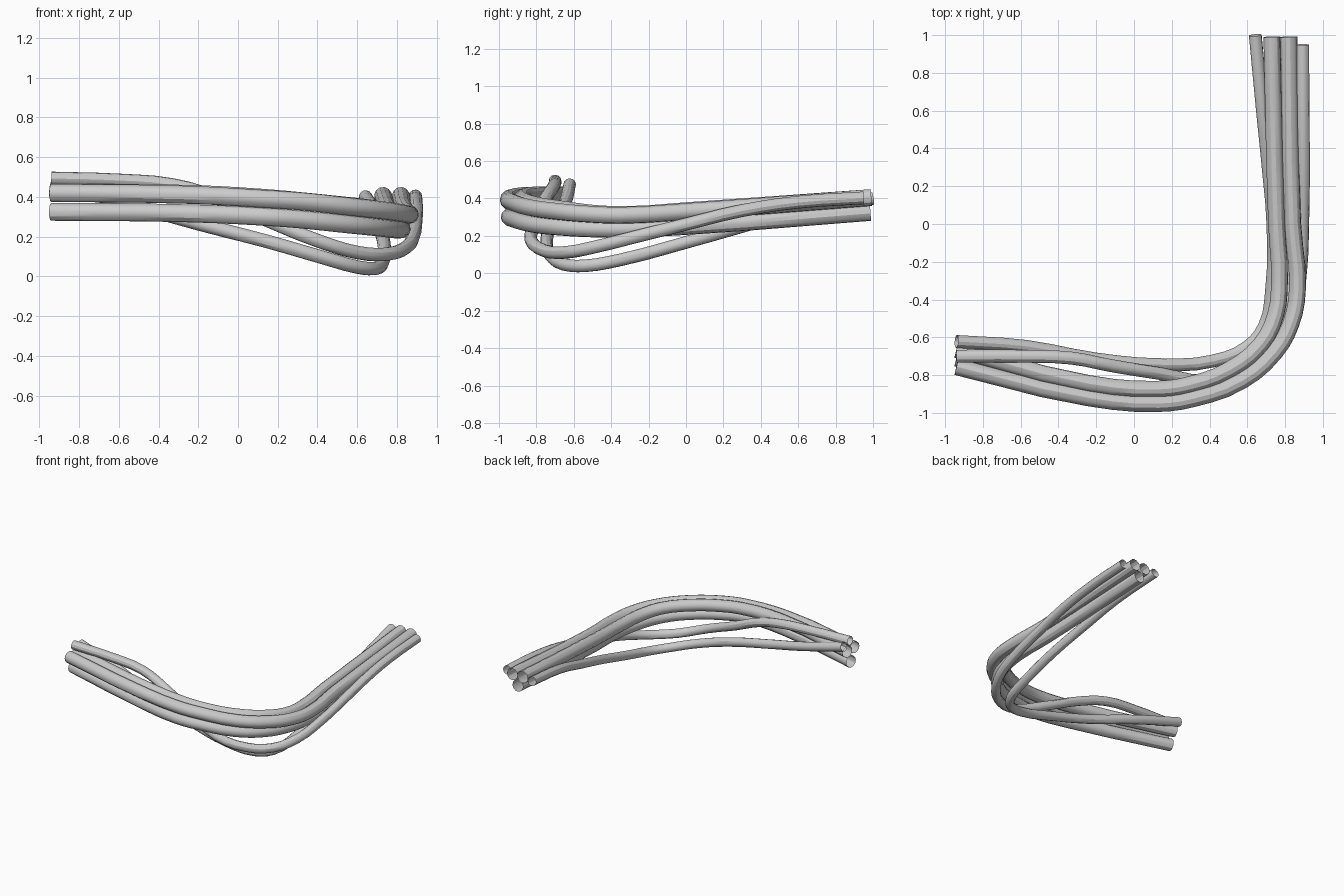
import bpy

THICK, THIN = 0.045, 0.034


def cable(name, radius, points):
    """Open round tube following a smooth path through the points."""
    curve = bpy.data.curves.new(name, 'CURVE')
    curve.dimensions = '3D'
    curve.bevel_depth = radius
    curve.bevel_resolution = 4
    curve.resolution_u = 3
    spline = curve.splines.new('BEZIER')
    spline.bezier_points.add(len(points) - 1)
    for bp, co in zip(spline.bezier_points, points):
        bp.co = co
        bp.handle_left_type = bp.handle_right_type = 'AUTO'
    obj = bpy.data.objects.new(name, curve)
    bpy.context.collection.objects.link(obj)
    bpy.ops.object.select_all(action='DESELECT')
    obj.select_set(True)
    bpy.context.view_layer.objects.active = obj
    bpy.ops.object.convert(target='MESH')
    bpy.ops.object.shade_smooth_by_angle()


# Three thick cables packed in a triangle
cable("outer_cable", THICK, [
    (-.94, -.755, .42), (-.24, -.92, .41), (.13, -.95, .39), (.31, -.925, .378),
    (.57, -.83, .35), (.745, -.68, .33), (.83, -.53, .317), (.865, -.35, .31),
    (.84, 0, .33), (.82, .99, .405)])
cable("inner_cable", THICK, [
    (-.94, -.665, .42), (-.24, -.845, .415), (.13, -.875, .395), (.3, -.85, .38),
    (.5, -.775, .36), (.67, -.64, .34), (.75, -.48, .32), (.77, -.3, .315),
    (.755, 0, .335), (.73, .99, .405)])
cable("lower_cable", THICK, [
    (-.94, -.71, .325), (-.24, -.895, .317), (.13, -.945, .30), (.31, -.915, .287),
    (.55, -.82, .262), (.7, -.68, .247), (.785, -.5, .237), (.822, -.3, .236),
    (.81, 0, .25), (.775, .985, .325)])

# Two thin cables sagging below the bundle at the bend
cable("crossing_thin_cable", THIN, [
    (-.94, -.70, .493), (-.6, -.70, .483), (-.33, -.71, .46), (-.12, -.75, .40),
    (.13, -.79, .29), (.4, -.83, .18), (.6, -.755, .12), (.75, -.64, .112),
    (.845, -.47, .145), (.882, -.25, .2), (.893, 0, .262), (.897, .3, .335),
    (.895, .6, .38), (.893, .95, .403)])
cable("sagging_thin_cable", THIN, [
    (-.94, -.622, .475), (-.57, -.648, .37), (-.2, -.715, .265), (.15, -.745, .175),
    (.42, -.725, .097), (.6, -.65, .047), (.69, -.54, .04), (.728, -.35, .072),
    (.735, 0, .165), (.71, .3, .25), (.68, .6, .335), (.642, 1, .40)])
